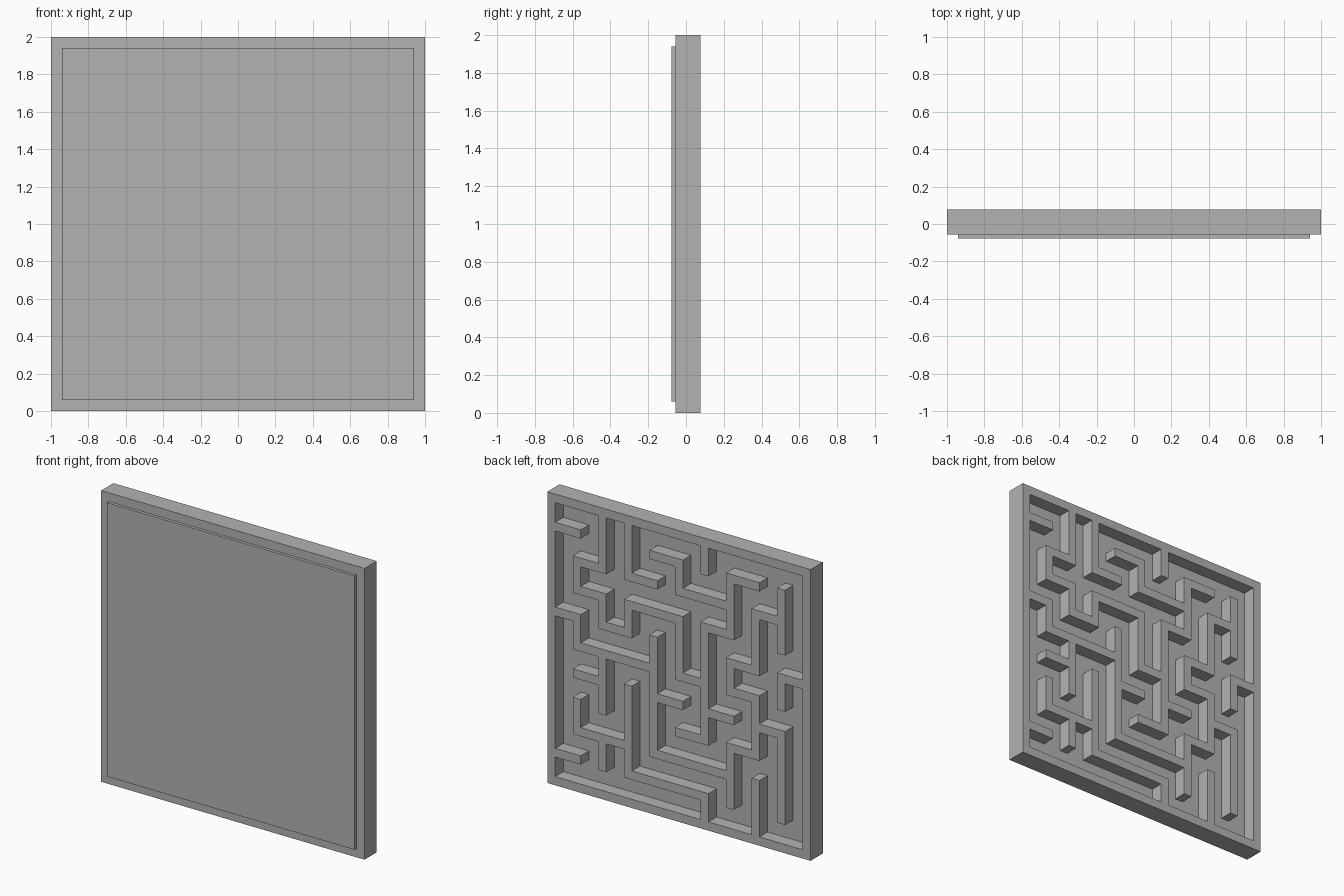
import bpy
import bmesh

cube = bpy.data.objects.get("Cube")
if cube:
    bpy.data.objects.remove(cube)

CELLS = 10
WALL = 0.06
PITCH = (2 - WALL) / CELLS
BACK, FLOOR, FRONT = 0.077, -0.012, -0.056

# One plain grey for everything
grey = bpy.data.materials.new("plain grey")
grey.use_nodes = True
grey.diffuse_color = (0.45, 0.45, 0.45, 1)
grey.node_tree.nodes["Principled BSDF"].inputs["Base Color"].default_value = grey.diffuse_color


def add_object(name, bm):
    bmesh.ops.recalc_face_normals(bm, faces=bm.faces)
    mesh = bpy.data.meshes.new(name)
    bm.to_mesh(mesh)
    bm.free()
    mesh.materials.append(grey)
    obj = bpy.data.objects.new(name, mesh)
    bpy.context.collection.objects.link(obj)
    return obj


# Maze walls: a start post (column, row), then steps Up, Down, Left, Right
PATHS = [
    ((0, 1), "R"),
    ((2, 0), "DDLDRDRURRDDRUURUUR"),
    ((7, 2), "LLUL"),
    ((6, 5), "DDL"),
    ((6, 6), "R"),
    ((3, 0), "DDR"),
    ((6, 0), "D"),
    ((0, 4), "RDRRRDDDRRRURUULURUURU"),
    ((4, 5), "U"),
    ((4, 6), "R"),
    ((9, 2), "D"),
    ((8, 6), "RDDD"),
    ((7, 8), "D"),
    ((2, 5), "DD"),
    ((2, 6), "L"),
    ((10, 4), "LD"),
    ((0, 9), "R"),
    ((6, 10), "ULLLUUU"),
    ((3, 8), "LLU"),
    ((2, 8), "D"),
    ((8, 10), "UU"),
]
STEPS = {"U": (0, -1), "D": (0, 1), "L": (-1, 0), "R": (1, 0)}

# Raised squares of a grid that alternates wall strips and corridors
last = 2 * CELLS
raised = {(c, r) for c in range(last + 1) for r in range(last + 1)
          if c in (0, last) or r in (0, last)}
for (i, j), moves in PATHS:
    c, r = 2 * i, 2 * j
    for move in moves:
        dc, dr = STEPS[move]
        for _ in range(2):
            raised.add((c, r))
            c, r = c + dc, r + dr
        raised.add((c, r))

# Floor grid
lines = []
for i in range(CELLS + 1):
    lines += [i * PITCH, i * PITCH + WALL]
bm = bmesh.new()
grid = [[bm.verts.new((1 - a, FLOOR, 2 - b)) for b in lines] for a in lines]
tops = []
for c in range(last + 1):
    for r in range(last + 1):
        face = bm.faces.new((grid[c][r], grid[c][r + 1],
                             grid[c + 1][r + 1], grid[c + 1][r]))
        if (c, r) in raised:
            tops.append(face)

# Base under the floor, closed at the front
rim = [e for e in bm.edges if e.is_boundary]
skirt = bmesh.ops.extrude_edge_only(bm, edges=rim)["geom"]
for v in skirt:
    if isinstance(v, bmesh.types.BMVert):
        v.co.y = FRONT
bmesh.ops.edgeloop_fill(bm, edges=[e for e in bm.edges if e.is_boundary])

# Raise the frame and walls
lifted = bmesh.ops.extrude_face_region(bm, geom=tops)["geom"]
for v in lifted:
    if isinstance(v, bmesh.types.BMVert):
        v.co.y = BACK
add_object("maze_board", bm)

# Shallow raised panel on the front
bm = bmesh.new()
bmesh.ops.create_cube(bm, size=1)
panel = add_object("front_panel", bm)
panel.scale = (2 - 2 * WALL, FRONT + BACK, 2 - 2 * WALL)
panel.location = (0, (FRONT - BACK) / 2, 1)
